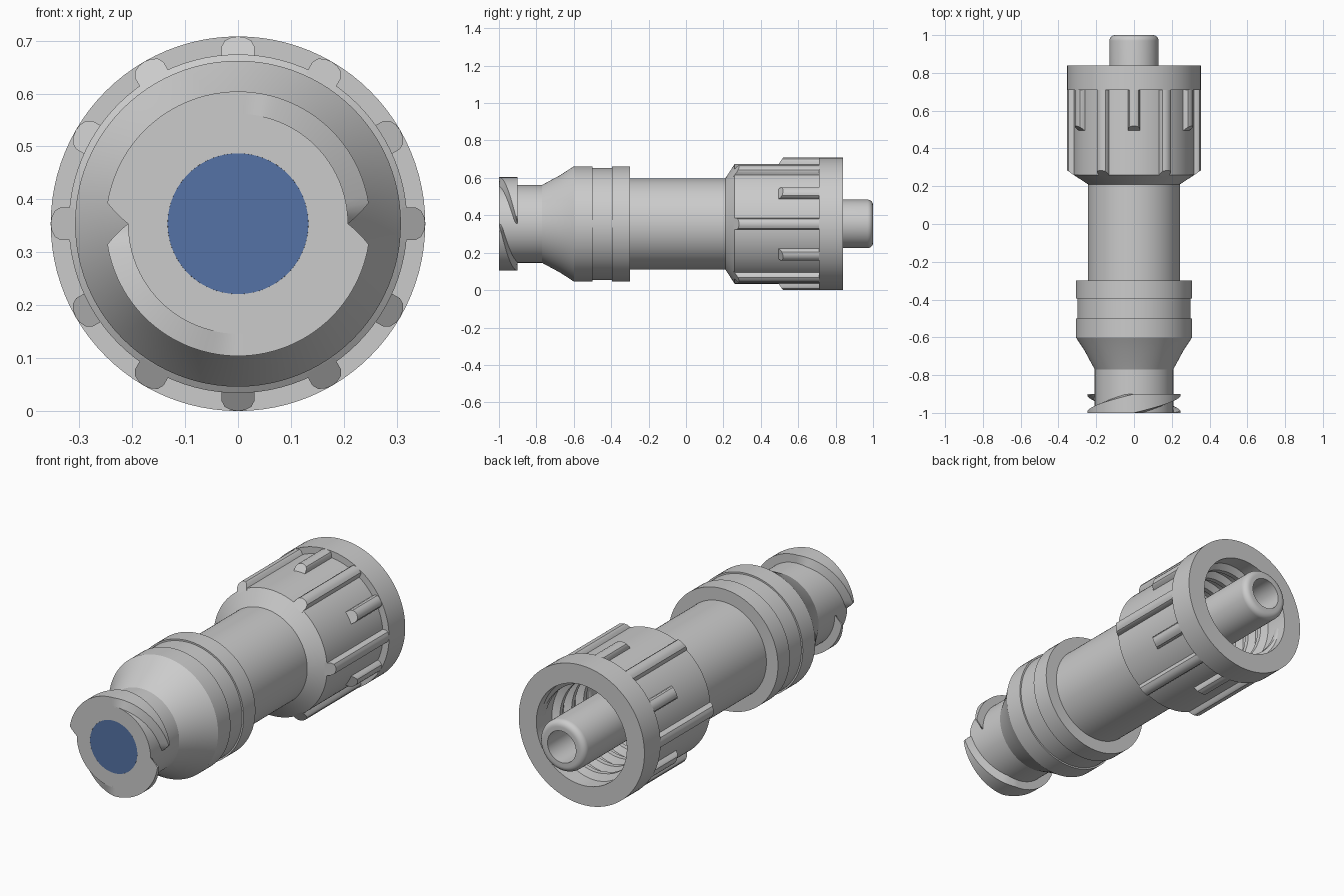
import bpy, bmesh
from math import sin, cos, pi, radians, atan2, hypot

if "Cube" in bpy.data.objects:
    bpy.data.objects.remove(bpy.data.objects["Cube"])

ZC = 0.354      # height of the connector axis
SEG = 96


def loft(name, rings, closed=False, smooth=30):
    """Skin rings of (angle, radius, y) points around the y axis."""
    bm = bmesh.new()
    vs = [[bm.verts.new((r * cos(a), y, ZC + r * sin(a))) for a, r, y in ring] for ring in rings]
    n, m = len(vs), len(vs[0])
    for i in range(n if closed else n - 1):
        for j in range(m):
            p, q = vs[i], vs[(i + 1) % n]
            k = (j + 1) % m
            bm.faces.new((p[j], p[k], q[k], q[j]))
    if not closed:
        bm.faces.new(vs[0])
        bm.faces.new(vs[-1][::-1])
    bmesh.ops.remove_doubles(bm, verts=bm.verts[:], dist=1e-5)
    bmesh.ops.recalc_face_normals(bm, faces=bm.faces[:])
    me = bpy.data.meshes.new(name)
    bm.to_mesh(me)
    bm.free()
    ob = bpy.data.objects.new(name, me)
    bpy.context.collection.objects.link(ob)
    bpy.ops.object.select_all(action='DESELECT')
    bpy.context.view_layer.objects.active = ob
    ob.select_set(True)
    bpy.ops.object.shade_smooth_by_angle(angle=radians(smooth))
    return ob


def lathe(name, profile):
    return loft(name, [[(2 * pi * i / SEG, r, y) for r, y in profile] for i in range(SEG)], True, 25)


# Main body: threaded socket end, cone, grooved collar, tube and hollow tip
tip_round = [(0.1 + 0.03 * cos(t * pi / 12), 0.97 + 0.03 * sin(t * pi / 12)) for t in range(7)]
lathe("body", [(0.133, -1), (0.208, -1), (0.208, -0.77), (0.262, -0.67), (0.308, -0.6),
               (0.308, -0.5), (0.3, -0.5), (0.3, -0.395), (0.308, -0.395), (0.308, -0.3),
               (0.243, -0.3), (0.243, 0.3), (0.13, 0.3)] + tip_round +
      [(0.08, 1.0), (0.08, -0.2), (0.115, -0.2)])

# Locking cap: chamfered sleeve with rear flange and open cavity
lathe("locking_cap", [(0.24, 0.21), (0.243, 0.21), (0.32, 0.26), (0.32, 0.71), (0.354, 0.71),
                      (0.354, 0.84), (0.255, 0.84), (0.255, 0.32), (0.24, 0.32)])

# Grip ribs: long and short ones alternate
for i in range(12):
    a0, start = i * pi / 6, (0.26, 0.495)[i % 2]
    section = [(-0.031, 0.31), (-0.031, 0.335), (-0.025, 0.346), (-0.013, 0.352), (0, 0.354),
               (0.013, 0.352), (0.025, 0.346), (0.031, 0.335), (0.031, 0.31)]
    rings = []
    for end in (False, True):
        rings.append([(a0 + atan2(w, r), hypot(w, r),
                       0.72 if end else start + (r - 0.32) * 0.7) for w, r in section])
    loft("grip_rib_%d" % (i + 1), rings)


# Outer lugs: two wide helical threads trimmed flat at front and back
def trim(y):
    return min(max(y, -1.0), -0.9)


for k in range(2):
    rings = []
    for i in range(61):
        d = -90 + 3 * i
        a = radians(90 + d) + k * pi
        yc = -0.95 - 0.1 * d / 90
        crest = 0.25 - 0.042 * max(0, abs(d) - 81) / 9
        rings.append([(a, 0.2, trim(yc - 0.065)), (a, crest, trim(yc - 0.05)),
                      (a, crest, trim(yc + 0.05)), (a, 0.2, trim(yc + 0.065))])
    loft("lug_%d" % (k + 1), rings)

# Inner threads of the cap: two helical ridges
for k in range(2):
    rings = []
    for i in range(121):
        t = i / 120
        a = -t * 4 * pi + k * pi
        y = 0.4 + 0.38 * t
        h = 0.256 - 0.034 * min(1, 10 * t, 10 * (1 - t))
        rings.append([(a, 0.262, y - 0.032), (a, h, y - 0.012), (a, h, y + 0.012), (a, 0.262, y + 0.032)])
    loft("inner_thread_%d" % (k + 1), rings)

# Blue disc closing the socket mouth
blue = bpy.data.materials.new("blue")
blue.diffuse_color = (0.09, 0.17, 0.38, 1)
blue.use_nodes = True
blue.node_tree.nodes["Principled BSDF"].inputs["Base Color"].default_value = blue.diffuse_color
disc = loft("socket_disc", [[(2 * pi * i / SEG, 0.1329, y) for i in range(SEG)] for y in (-1.0, -0.985)])
disc.data.materials.append(blue)
